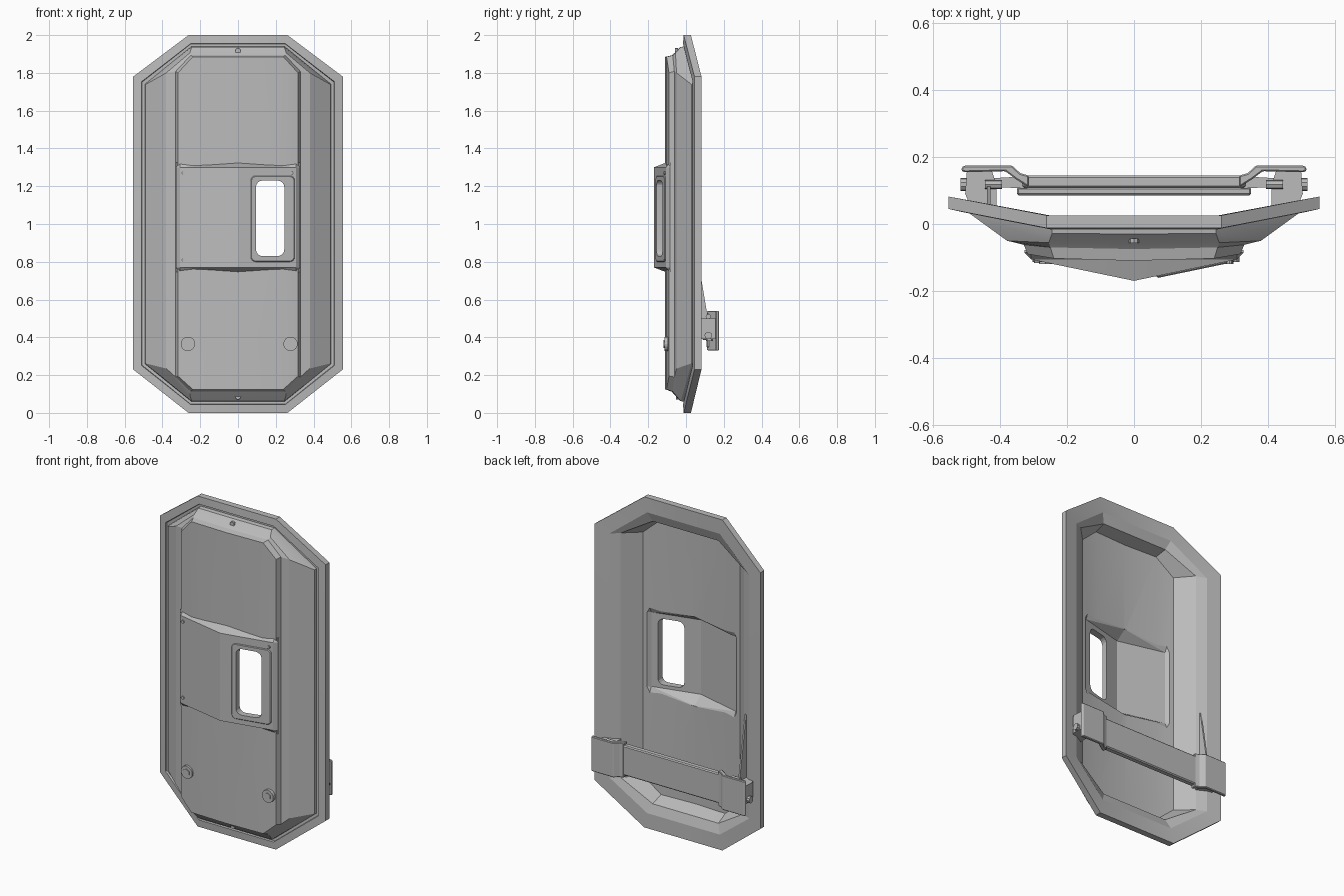
import bpy, bmesh, math
from mathutils import Matrix

if "Cube" in bpy.data.objects:
    bpy.data.objects.remove(bpy.data.objects["Cube"], do_unlink=True)

GREY = (0.5, 0.5, 0.5, 1)
metal = bpy.data.materials.new("grey_metal")
metal.use_nodes = True
metal.diffuse_color = GREY
metal.node_tree.nodes["Principled BSDF"].inputs["Base Color"].default_value = GREY


def make(name, bm):
    bmesh.ops.recalc_face_normals(bm, faces=bm.faces)
    me = bpy.data.meshes.new(name)
    bm.to_mesh(me)
    bm.free()
    me.materials.append(metal)
    ob = bpy.data.objects.new(name, me)
    bpy.context.collection.objects.link(ob)
    return ob


def apply_mod(ob, mod):
    bpy.context.view_layer.objects.active = ob
    bpy.ops.object.modifier_apply(modifier=mod.name)


def boolean(ob, other, op):
    m = ob.modifiers.new("bool", 'BOOLEAN')
    m.operation, m.solver, m.object = op, 'EXACT', other
    apply_mod(ob, m)
    bpy.data.objects.remove(other, do_unlink=True)


def bevel(ob, width, segments=1):
    m = ob.modifiers.new("bevel", 'BEVEL')
    m.width, m.segments, m.limit_method = width, segments, 'ANGLE'
    apply_mod(ob, m)
    return ob


def bridge(bm, rings):
    """Join consecutive closed rings of vertices with quads."""
    for a, b in zip(rings, rings[1:]):
        n = len(a)
        for i in range(n):
            j = (i + 1) % n
            bm.faces.new((a[i], a[j], b[j], b[i]))


def extrude(name, pts, lo, hi, axis='Z'):
    """Prism from a 2D outline: XY along Z, YZ along X, or XZ along Y."""
    place = {'Z': lambda a, b, h: (a, b, h),
             'X': lambda a, b, h: (h, a, b),
             'Y': lambda a, b, h: (a, h, b)}[axis]
    bm = bmesh.new()
    ends = [[bm.verts.new(place(a, b, h)) for a, b in pts] for h in (lo, hi)]
    bridge(bm, ends)
    for ring in ends:
        bm.faces.new(ring)
    return make(name, bm)


def box(name, x0, x1, y0, y1, z0, z1):
    return extrude(name, [(x0, y0), (x1, y0), (x1, y1), (x0, y1)], z0, z1)


def disc(name, loc, r, depth, axis='Y', sides=16):
    bm = bmesh.new()
    rot = Matrix.Rotation(math.pi / 2, 4, 'X' if axis == 'Y' else 'Y')
    bmesh.ops.create_cone(bm, cap_ends=True, segments=sides, radius1=r, radius2=r,
                          depth=depth, matrix=Matrix.Translation(loc) @ rot)
    return make(name, bm)


def rounded(x0, x1, z0, z1, r, n=4):
    """Rounded rectangle outline."""
    pts = []
    for q, (cx, cz) in enumerate([(x1 - r, z1 - r), (x0 + r, z1 - r),
                                  (x0 + r, z0 + r), (x1 - r, z0 + r)]):
        for k in range(n + 1):
            a = (q + k / n) * math.pi / 2
            pts.append((cx + r * math.cos(a), cz + r * math.sin(a)))
    return pts


# --- Shell: nested ten-point rings from the front plate, round the rim, to the back
# half width, corner x, z0, z corner low, z corner high, z1, y side, y corner, y centre
RINGS = [
    (.318, .240, .125, .195, 1.800, 1.885, -.090, -.103, -.110),   # front plate
    (.330, .250, .112, .190, 1.808, 1.893, -.062, -.070, -.075),   # plate foot
    (.380, .255, .095, .235, 1.800, 1.906, -.050, -.056, -.060),   # flank top
    (.490, .245, .062, .262, 1.738, 1.937, .030, -.028, -.030),    # flank foot
    (.493, .246, .060, .260, 1.740, 1.940, .046, -.004, -.004),    # groove
    (.507, .250, .046, .252, 1.752, 1.953, .046, -.004, -.004),    # groove
    (.510, .250, .044, .250, 1.754, 1.955, .035, -.016, -.016),    # rim
    (.555, .262, .000, .230, 1.780, 2.000, .045, -.012, -.012),    # rim front edge
    (.555, .262, .000, .230, 1.780, 2.000, .082, .026, .026),      # rim back edge
    (.467, .243, .090, .262, 1.738, 1.910, .066, .024, .024),      # back rim
    (.412, .220, .145, .265, 1.745, 1.855, .036, .004, .004),      # back shoulder
    (.325, .215, .175, .270, 1.740, 1.838, -.052, -.068, -.078),   # back plate
]


def ring_points(w, c, z0, zl, zh, z1, ys, yc, ym):
    right = [(0, ym, z0), (c, yc, z0), (w, ys, zl), (w, ys, zh), (c, yc, z1), (0, ym, z1)]
    return right + [(-x, y, z) for x, y, z in right[-2:0:-1]]


bm = bmesh.new()
rings = [[bm.verts.new(p) for p in ring_points(*r)] for r in RINGS]
bridge(bm, rings)
for r in (rings[0], rings[-1]):
    for quad in ((0, 1, 4, 5), (1, 2, 3, 4), (0, 5, 6, 9), (6, 7, 8, 9)):
        bm.faces.new([r[k] for k in quad])
shell = make("shield_shell", bm)


# --- Raised V-shaped middle panel with sloped ends, hollow from behind
def panel(name, w, y_edge, y_mid, y_back, z0, z1, slope):
    bm = bmesh.new()
    rings = []
    for z, dip in ((z0, 1), (z0 + slope, 0), (z1 - slope, 0), (z1, 1)):
        half = [(w, y_back), (w, y_edge + .02), (w - .02, y_edge + .02 * dip)]
        outline = half + [(0, y_mid + .065 * dip)] + [(-x, y) for x, y in half[::-1]]
        rings.append([bm.verts.new((x, y, z)) for x, y in outline])
    bridge(bm, rings)
    bm.faces.new(rings[0])
    bm.faces.new(rings[-1])
    bmesh.ops.triangulate(bm, faces=bm.faces, quad_method='SHORT_EDGE')
    return make(name, bm)


boolean(shell, panel("panel", .328, -.106, -.170, -.078, .745, 1.325, .025), 'UNION')
boolean(shell, panel("panel_hollow", .303, -.072, -.144, -.040, .765, 1.305, .045), 'DIFFERENCE')

# --- Window: bevelled frame lying on the panel slope, then one cut through both
SLOPE = .064 / .308
frame = extrude("window_frame", rounded(.068, .300, .80, 1.255, .025), -.006, .020, 'Y')
for v in frame.data.vertices:
    v.co.y += -.170 + SLOPE * v.co.x
bevel(frame, .004)
hole = rounded(.095, .245, .83, 1.23, .035)
for target in (shell, frame):
    boolean(target, extrude("window_cut", hole, -.4, .2, 'Y'), 'DIFFERENCE')

# --- Bolts and screws on the front
for side, x in (("left", .278), ("right", -.265)):
    disc(side + "_bolt_washer", (x, -.104, .365), .038, .020)
    disc(side + "_bolt_head", (x, -.109, .365), .022, .020, sides=6)
for i, (x, y, z) in enumerate([(0, -.050, 1.916), (0, -.046, .085), (-.29, -.110, 1.27),
                               (-.29, -.110, .81), (.285, -.112, 1.27)]):
    disc(f"screw_{i + 1}", (x, y, z), .015 if i < 2 else .009, .014, sides=8)

# --- Handle across the back: bar, backing strip, end pads and brackets
bevel(box("handle_bar", -.335, .335, .108, .145, .345, .525), .006)
bevel(box("handle_backing", -.35, .35, .086, .110, .385, .485), .005)
for side, s in (("left", 1), ("right", -1)):
    def mir(pts):
        return [(s * x, y) for x, y in pts]

    pad = extrude(side + "_handle_pad", mir([
        (.315, .145), (.340, .152), (.365, .175), (.508, .175), (.516, .168),
        (.516, .158), (.505, .155), (.385, .158), (.355, .135), (.315, .110)]), .33, .54)
    bevel(pad, .004)
    extrude(side + "_handle_arm", mir([
        (.32, .143), (.44, .136), (.44, .112), (.32, .106)]), .38, .49)
    extrude(side + "_bracket", mir([
        (.425, .158), (.500, .158), (.505, .090), (.490, .055), (.410, .030), (.412, .120)]),
        .39, .50)
    disc(side + "_bracket_bolt", (s * .508, .118, .41), .020, .022, 'X', 10)
    disc(side + "_bracket_pin", (s * .42, .118, .51), .014, .05, 'X', 8)

# --- Thin tapering brace above the handle
extrude("brace_wedge", [(.030, .88), (.052, .88), (.118, .49), (.030, .49)], -.440, -.430, 'X')

# --- Smooth shading with sharp edges kept
bpy.ops.object.select_all(action='DESELECT')
for ob in bpy.context.collection.objects:
    if ob.type == 'MESH':
        ob.select_set(True)
        bpy.context.view_layer.objects.active = ob
bpy.ops.object.shade_smooth_by_angle(angle=math.radians(15))
